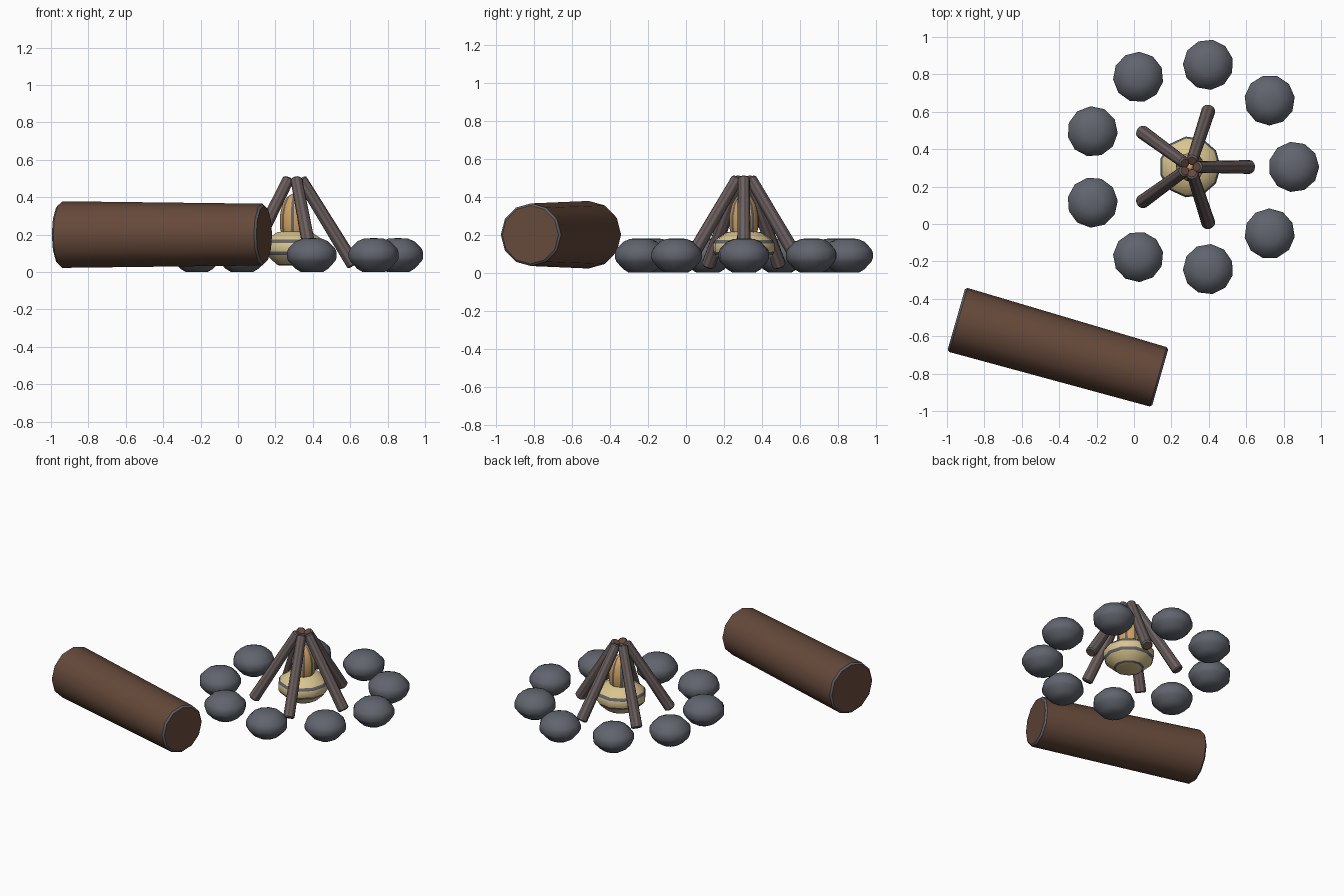
import bpy, bmesh, math
from mathutils import Vector, Matrix

cube = bpy.data.objects.get("Cube")
if cube:
    bpy.data.objects.remove(cube, do_unlink=True)


def material(name, colour):
    m = bpy.data.materials.new(name)
    m.use_nodes = True
    m.diffuse_color = (*colour, 1)
    m.node_tree.nodes["Principled BSDF"].inputs["Base Color"].default_value = (*colour, 1)
    return m


STONE = material("stone grey", (0.12, 0.128, 0.155))
BARK = material("bark brown", (0.13, 0.066, 0.042))
EMBER = material("ember cream", (0.70, 0.56, 0.27))
FLAME = material("flame orange", (0.66, 0.36, 0.10))


def lathe(name, profile, sides, main, matrix, trim_bands=(), ridge=0.0, smooth=35):
    """Spin (radius, height) points; trim_bands are grey rings, ridge is the
    share of each side taken up by a grey strip along the edge."""
    bm = bmesh.new()
    step = math.tau / sides
    angles = []
    for i in range(sides):
        angles.append(i * step)
        if ridge:
            angles.append((i + 1 - ridge) * step)
    rings = [[bm.verts.new((r * math.cos(a), r * math.sin(a), z)) for a in angles]
             for r, z in profile]
    n = len(angles)
    for b in range(len(rings) - 1):
        low, high = rings[b], rings[b + 1]
        for i in range(n):
            j = (i + 1) % n
            f = bm.faces.new((low[i], low[j], high[j], high[i]))
            f.material_index = int(b in trim_bands or (ridge > 0 and i % 2 == 1))
    bm.faces.new(rings[0][::-1])
    bm.faces.new(rings[-1])
    bmesh.ops.recalc_face_normals(bm, faces=bm.faces)
    mesh = bpy.data.meshes.new(name)
    bm.to_mesh(mesh)
    bm.free()
    mesh.materials.append(main)
    mesh.materials.append(STONE)
    obj = bpy.data.objects.new(name, mesh)
    obj.matrix_world = matrix
    bpy.context.collection.objects.link(obj)
    bpy.ops.object.select_all(action="DESELECT")
    obj.select_set(True)
    bpy.context.view_layer.objects.active = obj
    bpy.ops.object.shade_smooth_by_angle(angle=math.radians(smooth))
    return obj


def pole(name, start, end, r0, r1, sides, chamfer, ridge=0.0):
    """Tapered round timber with chamfered grey rims."""
    start, end = Vector(start), Vector(end)
    axis = end - start
    length = axis.length
    profile = [(r0 - chamfer, 0), (r0, chamfer), (r1, length - chamfer), (r1 - chamfer, length)]
    turn = axis.to_track_quat("Z", "Y").to_matrix().to_4x4()
    return lathe(name, profile, sides, BARK, Matrix.Translation(start) @ turn,
                 trim_bands=(0, 2), ridge=ridge)


FIRE = Vector((0.3, 0.305, 0))

# Ring of stones
stone_profile = [(0.06, 0), (0.09, 0.018), (0.127, 0.058), (0.135, 0.075), (0.135, 0.105),
                 (0.127, 0.125), (0.09, 0.163), (0.055, 0.178), (0.01, 0.181)]
for i in range(9):
    spin = Matrix.Rotation(math.tau * i / 9, 4, "Z")
    place = Matrix.Translation(FIRE) @ spin @ Matrix.Translation((0.555, 0, 0))
    lathe(f"stone_{i + 1}", stone_profile, 11, STONE, place)

# Ember mound with grey rings
ember_profile = [(0.085, 0.035), (0.10, 0.042), (0.153, 0.092), (0.164, 0.11), (0.164, 0.155),
                 (0.153, 0.173), (0.095, 0.212), (0.01, 0.226)]
lathe("ember_mound", ember_profile, 11, EMBER, Matrix.Translation(FIRE), trim_bands=(0, 2, 4))

# Flame with grey edges
flame_profile = [(0.078 * math.sin(math.radians(a)), 0.27 - 0.15 * math.cos(math.radians(a)))
                 for a in range(6, 180, 24)]
lathe("flame", flame_profile, 8, FLAME, Matrix.Translation(FIRE), ridge=0.3)

# Leaning sticks
for i in range(5):
    out = Vector((math.cos(math.tau * i / 5), math.sin(math.tau * i / 5), 0))
    foot = FIRE + out * 0.32 + Vector((0, 0, 0.035))
    tip = FIRE + out * 0.035 + Vector((0, 0, 0.5))
    pole(f"stick_{i + 1}", foot, tip, 0.037, 0.031, 8, 0.008, ridge=0.55)

# Seat log
pole("seat_log", (-0.95, -0.51, 0.2), (0.14, -0.82, 0.2), 0.178, 0.165, 12, 0.011)
